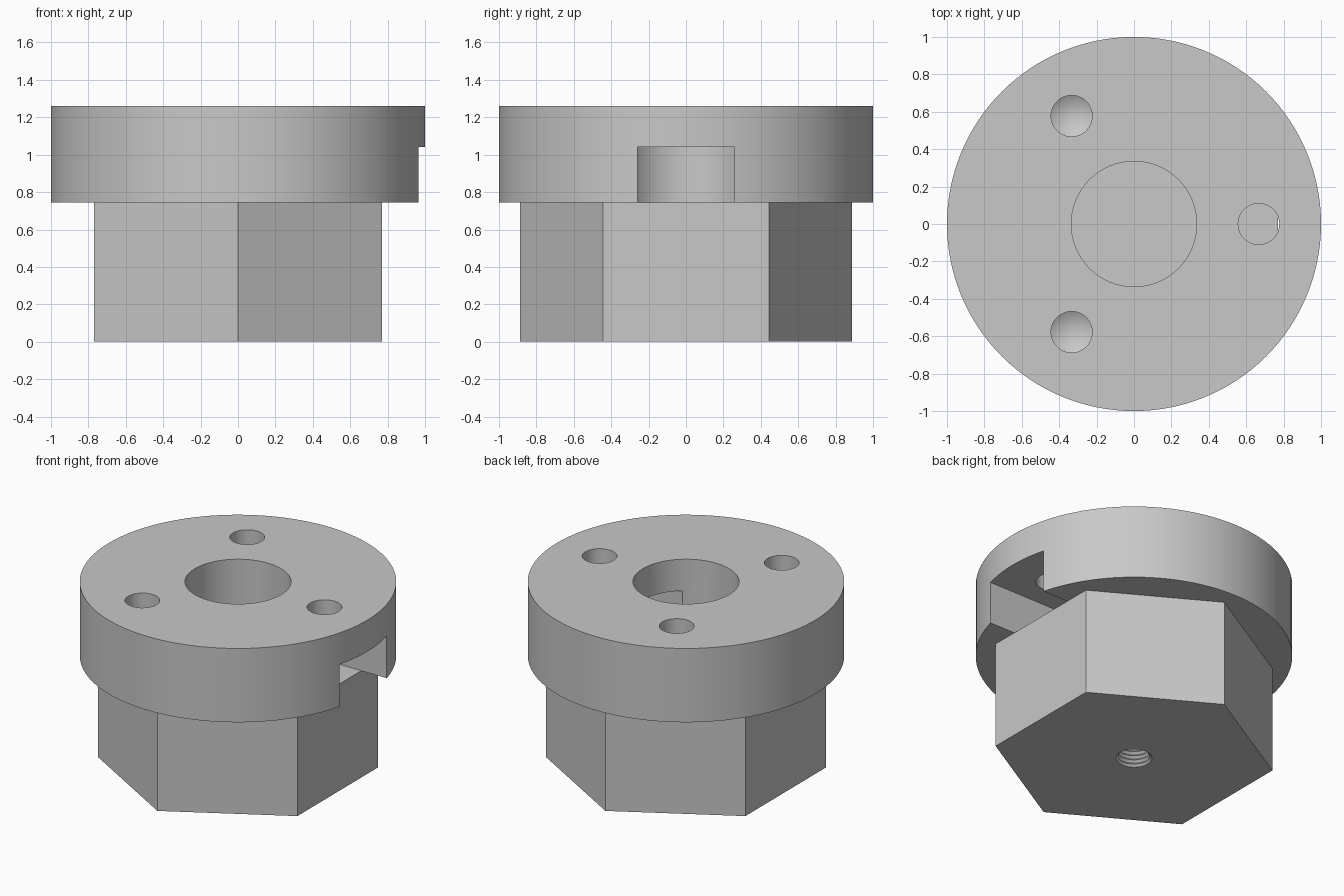
import bpy, bmesh, math
from mathutils import Matrix

cube = bpy.data.objects.get("Cube")
if cube:
    bpy.data.objects.remove(cube, do_unlink=True)

HEX_TOP, TOP = 0.745, 1.26
HEX_RADIUS = 0.888
HOLE_RADIUS, HOLE_CIRCLE = 0.11, 0.667

steel = bpy.data.materials.new("plain grey")
steel.use_nodes = True
grey = (0.58, 0.58, 0.58, 1)
steel.diffuse_color = grey
steel.node_tree.nodes["Principled BSDF"].inputs["Base Color"].default_value = grey


def finish(name, bm):
    bmesh.ops.recalc_face_normals(bm, faces=bm.faces)
    mesh = bpy.data.meshes.new(name)
    bm.to_mesh(mesh)
    bm.free()
    mesh.materials.append(steel)
    ob = bpy.data.objects.new(name, mesh)
    bpy.context.collection.objects.link(ob)
    return ob


def lathe(name, profile, steps=96, x=0, y=0, turn=0):
    """Revolve a closed (radius, height) profile that starts and ends on the axis."""
    bm = bmesh.new()
    verts = [bm.verts.new((r, 0, z)) for r, z in profile]
    edges = [bm.edges.new(pair) for pair in zip(verts, verts[1:])]
    bmesh.ops.spin(bm, geom=verts + edges, cent=(0, 0, 0), axis=(0, 0, 1),
                   angle=math.tau, steps=steps, use_duplicate=False)
    bmesh.ops.remove_doubles(bm, verts=bm.verts, dist=1e-5)
    bmesh.ops.dissolve_degenerate(bm, edges=bm.edges, dist=1e-6)
    bm.transform(Matrix.Translation((x, y, 0)) @ Matrix.Rotation(turn, 4, "Z"))
    return finish(name, bm)


def cylinder(name, radius, low, high, steps=96, turn=0):
    return lathe(name, [(0, low), (radius, low), (radius, high), (0, high)], steps, turn=turn)


def box(name, low, high):
    bm = bmesh.new()
    bmesh.ops.create_cube(bm, size=1)
    size = [b - a for a, b in zip(low, high)]
    mid = [(a + b) / 2 for a, b in zip(low, high)]
    bm.transform(Matrix.Translation(mid) @ Matrix.Diagonal((*size, 1)))
    return finish(name, bm)


def carve(target, cutters):
    bpy.ops.object.select_all(action="DESELECT")
    target.select_set(True)
    bpy.context.view_layer.objects.active = target
    for cutter in cutters:
        cutter.hide_render = True
        mod = target.modifiers.new(cutter.name, "BOOLEAN")
        mod.operation, mod.solver, mod.object = "DIFFERENCE", "EXACT", cutter
        bpy.ops.object.modifier_apply(modifier=mod.name)
        bpy.data.objects.remove(cutter, do_unlink=True)
    bpy.ops.object.shade_smooth_by_angle(angle=math.radians(25))


# Round flange with its bore, side slot and three drilled holes
flange = cylinder("round_flange", 1, HEX_TOP, TOP, steps=128)
cutters = [cylinder("bore_cutter", 0.335, HEX_TOP - 0.1, TOP + 0.1),
           box("slot_cutter", (0, -0.26, HEX_TOP - 0.1), (1.2, 0.26, 1.04))]
drill = [(0, 0.9), (HOLE_RADIUS, 0.965), (HOLE_RADIUS, TOP + 0.1), (0, TOP + 0.1)]
for i in range(3):
    a = i * math.tau / 3
    cutters.append(lathe("drill_cutter", drill, 48,
                         HOLE_CIRCLE * math.cos(a), HOLE_CIRCLE * math.sin(a)))
carve(flange, cutters)

# Hexagonal base with corners towards front and back
hexagon = cylinder("hexagonal_base", HEX_RADIUS, 0, HEX_TOP, steps=6, turn=math.pi / 6)

# Blind threaded hole in the underside
pitch, turns = 0.03, 16
thread = [(0, -0.05), (0.114, -0.05), (0.114, 0)]
for i in range(turns):
    z = i * pitch
    thread += [(0.098, z + pitch / 2), (0.114, z + pitch)]
thread.append((0, turns * pitch + 0.06))
carve(hexagon, [lathe("thread_cutter", thread, 48)])
